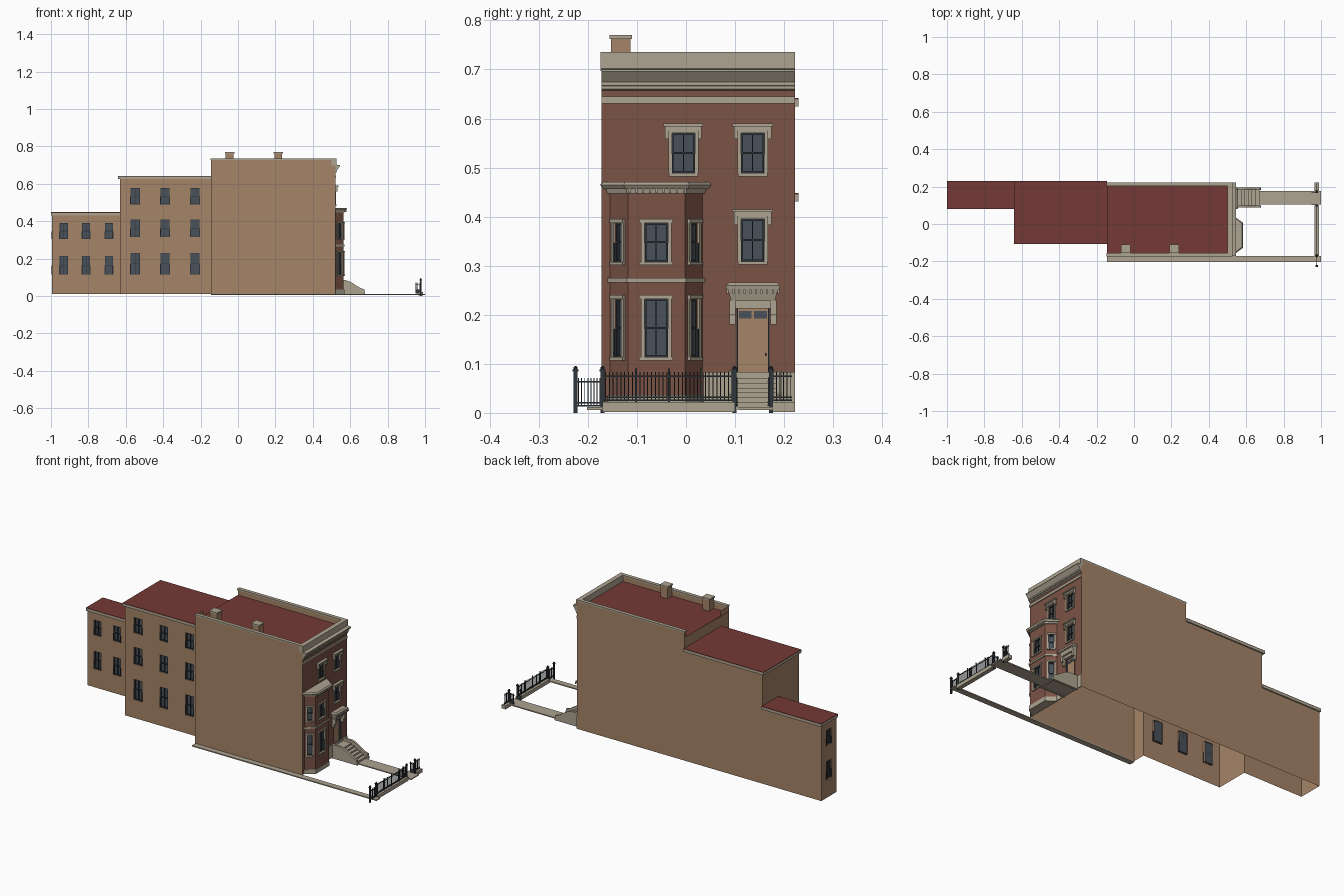
import bpy, bmesh, math
from mathutils import Matrix, Vector

cube = bpy.data.objects.get("Cube")
if cube:
    bpy.data.objects.remove(cube)


def material(name, hexa):
    rgb = [int(hexa[i:i + 2], 16) / 255 for i in (0, 2, 4)]
    rgba = [((c + 0.055) / 1.055) ** 2.4 for c in rgb] + [1]
    m = bpy.data.materials.new(name)
    m.use_nodes = True
    m.diffuse_color = rgba
    m.node_tree.nodes["Principled BSDF"].inputs["Base Color"].default_value = rgba
    return m


BUFF = material("buff_render", "a58468")
BRICK = material("red_brown_brick", "7b5345")
STONE = material("pale_stone", "ada491")
ROOF = material("red_roofing", "743a36")
GLASS = material("slate_glass", "49515a")
IRON = material("black_iron", "30363b")
WORLD = Matrix.Identity(4)
parts = {}


def part(name, mat):
    return parts.setdefault(name, (bmesh.new(), mat))[0]


def quad(bm, M, pts):
    return bm.faces.new([bm.verts.new(M @ Vector(p)) for p in pts])


def box(name, mat, x, y, z, M=WORLD):
    bm = part(name, mat)
    size = Vector((x[1] - x[0], y[1] - y[0], z[1] - z[0]))
    mid = Vector((sum(x), sum(y), sum(z))) / 2
    bmesh.ops.create_cube(bm, size=1, matrix=M @ Matrix.Translation(mid) @ Matrix.Diagonal(size).to_4x4())


def loft(name, mat, low, high):
    """Closed solid between two matching loops of points."""
    bm = part(name, mat)
    a, b = ([bm.verts.new(p) for p in loop] for loop in (low, high))
    bm.faces.new(a[::-1])
    bm.faces.new(b)
    for i in range(len(a)):
        j = (i + 1) % len(a)
        bm.faces.new((a[i], a[j], b[j], b[i]))


def frame(p0, p1):
    """Wall space: x along the wall, y outward, z up."""
    d = (Vector(p1) - Vector(p0)).normalized()
    return Matrix(((d.x, d.y, 0, p0[0]), (d.y, -d.x, 0, p0[1]), (0, 0, 1, 0), (0, 0, 0, 1)))


def wall(name, mat, p0, p1, z0, z1, holes=(), depth=0.012):
    """Wall sheet with openings and their reveals."""
    M, bm = frame(p0, p1), part(name, mat)
    length = (Vector(p1) - Vector(p0)).length
    us = sorted({0, length, *[u for h in holes for u in h[:2]]})
    zs = sorted({z0, z1, *[z for h in holes for z in h[2:]]})
    for a, b in zip(us, us[1:]):
        for c, d in zip(zs, zs[1:]):
            if not any(h[0] < (a + b) / 2 < h[1] and h[2] < (c + d) / 2 < h[3] for h in holes):
                quad(bm, M, ((a, 0, c), (a, 0, d), (b, 0, d), (b, 0, c)))
    for a, b, c, d in holes:
        ring = ((a, c), (b, c), (b, d), (a, d))
        for (u, z), (v, w) in zip(ring, ring[1:] + ring[:1]):
            quad(bm, M, ((u, 0, z), (v, 0, w), (v, -depth, w), (u, -depth, z)))
    return M


def window(name, M, hole, mullion=True):
    a, b, c, d = hole
    t, mid = 0.004, c + (d - c) * 0.48
    quad(part(name + "_glass", GLASS), M, ((a, -.01, c), (a, -.01, d), (b, -.01, d), (b, -.01, c)))
    bars = [(a, a + t, c, d), (b - t, b, c, d), (a, b, c, c + t), (a, b, d - t, d), (a, b, mid, mid + t)]
    if mullion:
        bars.append(((a + b) / 2 - .001, (a + b) / 2 + .001, c, d))
    for u0, u1, z0, z1 in bars:
        box(name + "_sashes", IRON, (u0, u1), (-.01, -.004), (z0, z1), M)
    # wider lower sash
    for u in (a, b):
        box(name + "_sashes", IRON, (u - .002, u + .002), (-.008, .002), (c, mid), M)


def surround(M, hole, hood=.006, grand=False):
    a, b, c, d = hole
    for u0, u1 in ((a - .007, a), (b, b + .007)):
        box("window_surrounds", STONE, (u0, u1), (-.002, .004), (c, d), M)
    box("window_surrounds", STONE, (a - hood, b + hood), (-.002, .007), (c - .007, c), M)
    box("window_surrounds", STONE, (a - hood, b + hood), (-.002, .007), (d, d + .008), M)
    if grand:
        box("window_hoods", STONE, (a - .012, b + .012), (0, .009), (d + .006, d + .015), M)
        box("window_hoods", STONE, (a - .017, b + .017), (0, .016), (d + .014, d + .02), M)
        for u in (a - .01, b + .01):
            box("window_hoods", STONE, (u - .004, u + .004), (0, .012), (d - .012, d + .015), M)


# Shared plan lines
XF, XM, XW, XB = .52, -.145, -.63, -.995
YR, YW, YB, YL = -.172, -.1, .087, .222
BASE, TOP, WING, REAR = .012, .728, .628, .434

# Rendered side and rear walls, following the stepped plan
wall("main_side_wall", BUFF, (XM, YR), (XF, YR), BASE, TOP)
wall("main_step_wall", BUFF, (XM, YW), (XM, YR), BASE, TOP)
wall("main_upper_rear_wall", BUFF, (XM, YL), (XM, YW), WING, .7)
wall("wing_step_wall", BUFF, (XW, YB), (XW, YW), BASE, WING)
wall("wing_upper_rear_wall", BUFF, (XW, YL), (XW, YB), REAR, WING)
for x0, x1, z in ((XF, XM, TOP), (XM, XW, WING), (XW, XB, REAR)):
    wall("party_wall", BUFF, (x0, YL), (x1, YL), BASE, z)

# Windows of the two rear wings
wing_holes = [(x - XW - .025, x - XW + .025, a, b) for x in (-.55, -.39, -.23)
              for a, b in ((.115, .23), (.315, .41), (.49, .577))]
rear_holes = [(x - XB - .022, x - XB + .022, a, b) for x in (-.932, -.812, -.69)
              for a, b in ((.115, .215), (.305, .39))]
end_holes = [(.045, .089, a, b) for a, b in ((.115, .215), (.305, .39))]
for name, p0, p1, z, holes in (("wing", (XW, YW), (XM, YW), WING, wing_holes),
                               ("rear", (XB, YB), (XW, YB), REAR, rear_holes),
                               ("rear_end", (XB, YL), (XB, YB), REAR, end_holes)):
    M = wall(name + "_wall", BUFF, p0, p1, BASE, z, holes)
    for h in holes:
        window(name, M, h)

# Roofs: red decks over stone eaves
for name, x, y, z in (("wing", (-.642, XM), (-.107, .229), WING), ("rear", (-1, XW), (.08, .229), REAR)):
    box(name + "_eaves", STONE, x, y, (z - .003, z + .011))
    box(name + "_roof", ROOF, x, y, (z + .011, z + .014))
box("main_roof", ROOF, (XM, .505), (YR + .002, YL - .002), (.695, .7))

# Parapets and copings
for y0, y1 in ((YR, YR + .018), (YL - .018, YL)):
    box("side_parapets", BUFF, (XM, XF), (y0 + .001, y1 - .001), (.7, TOP))
    box("side_copings", STONE, (XM - .002, XF), (y0 - .002, y1), (TOP, .736))
box("front_parapet", STONE, (.5, .526), (YR - .002, YL), (.697, .736))

# Chimneys
for x in (-.045, .215):
    box("chimney_stacks", BUFF, (x - .021, x + .021), (-.153, -.113), (.69, .762))
    box("chimney_caps", STONE, (x - .025, x + .025), (-.156, -.11), (.762, .77))

# Brick street front
upper = [(y0 - YR, y1 - YR, a, b) for y0, y1, a, b in
         ((-.029, .018, .489, .57), (.112, .16, .489, .57), (.112, .16, .309, .395))]
door = (.104 - YR, .169 - YR, .07, .215)
F = wall("street_front", BRICK, (XF, YR), (XF, YL), BASE, .7, upper + [door])
for h in upper:
    window("front", F, h)
    surround(F, h, grand=True)

# Main cornice and frieze band
profile = ((0, .657), (.006, .66), (.006, .666), (.01, .667), (.01, .674), (.026, .696), (.026, .7), (0, .703))
loft("main_cornice", STONE, [(XF + x, YR, z) for x, z in profile], [(XF + x, YL, z) for x, z in profile])
box("frieze_band", STONE, (XF, .525), (YR, YL), (.631, .645))
box("plinth", STONE, (XF, .525), (.036, YL), (BASE, .083))


# Bay
def bay(o, z):
    return [(XF - .002, -.157 - o, z), (.565 + o, -.118 - o / 2, z), (.565 + o, -.002 + o / 2, z), (XF - .002, .035 + o, z)]


corners = [p[:2] for p in bay(0, 0)]
for i, (p0, p1) in enumerate(zip(corners, corners[1:])):
    mid, half = (Vector(p1) - Vector(p0)).length / 2, .024 if i == 1 else .013
    if i == 1:
        mid += -.001
    holes = [(mid - half, mid + half, a, b) for a, b in ((.114, .232), (.308, .387))]
    M = wall("bay_walls", BRICK, p0, p1, BASE, .457, holes)
    for h in holes:
        window("bay", M, h, i == 1)
        surround(M, h, .011 if i == 1 else .008)
for name, o, p, z0, z1 in (("bay_plinth", .004, .004, BASE, .036), ("bay_string_course", .005, .005, .266, .275),
                           ("bay_frieze", .005, .007, .447, .456), ("bay_cornice", .012, .018, .456, .465),
                           ("bay_roof", .018, .012, .465, .471)):
    loft(name, STONE, bay(o, z0), bay(p, z1))
for i in range(9):
    y = -.115 + i * .0138
    box("bay_dentils", STONE, (.57, .58), (y - .002, y + .002), (.448, .456))

# Door, transom and bracketed hood
a, b, c, d = door
box("door", BUFF, (a, b), (-.013, -.009), (c, d), F)
for u0, u1 in ((a + .004, a + .03), (b - .03, b - .004)):
    box("door_transom", GLASS, (u0, u1), (-.01, -.007), (.192, .208), F)
box("door_knob", IRON, (b - .008, b - .005), (-.01, -.004), (.116, .122), F)
for u in (a, b):
    box("door_frame", IRON, (u - .0015, u + .0015), (-.01, .001), (c, d), F)
for u in (a - .009, b + .009):
    box("door_brackets", STONE, (u - .006, u + .006), (0, .012), (.18, .215), F)
    box("door_brackets", STONE, (u - .006, u + .006), (0, .022), (.2, .23), F)
box("door_hood", STONE, (a - .004, b + .004), (0, .012), (.213, .228), F)


def hood_ring(o, z):
    return [(XF, .089 - o, z), (.545 + o, .089 - o, z), (.545 + o, .184 + o, z), (XF, .184 + o, z)]


loft("door_hood", STONE, hood_ring(-.003, .228), hood_ring(.003, .25))
loft("door_hood", STONE, hood_ring(.006, .25), hood_ring(.008, .26))
loft("door_hood", STONE, hood_ring(.008, .26), hood_ring(0, .266))
for i in range(10):
    y = .085 + i * .0115
    box("door_hood_dentils", STONE, (.55, .556), (y - .002, y + .002), (.243, .251))

# Stoop with sloping cheek walls
steps = 6
for i in range(steps):
    box("stoop_steps", STONE, (XF, .575 + i * .019), (.1, .185), (BASE, .07 - i * .0095))
cheek = ((XF, .008), (.68, .008), (.675, .036), (.655, .042), (.6, .077), (.575, .085), (XF, .085))
for y in (.087, .183):
    loft("stoop_cheeks", STONE, [(x, y + .012, z) for x, z in cheek], [(x, y, z) for x, z in cheek])

# Paths and fence curb
box("front_walk", STONE, (.67, 1), (.105, .176), (.006, .012))
box("side_walk", STONE, (XM, 1), (-.202, -.17), (.006, .012))
for y in ((-.17, .1), (.176, .222)):
    box("fence_curb", STONE, (.964, .988), y, (.002, .022))


# Iron railings
def railing(name, p0, p1, z0, z1, count, tip=.008):
    M = frame(p0, p1)
    length = (Vector(p1) - Vector(p0)).length
    for z in (z0, z0 + (z1 - z0) * .12, z1):
        box(name, IRON, (0, length), (-.0015, .0015), (z - .0015, z + .0015), M)
    for i in range(count):
        u = (i + .5) * length / count
        box(name, IRON, (u - .001, u + .001), (-.001, .001), (z0, z1 + tip), M)


FX = .977
railing("front_fence", (FX, -.168), (FX, .098), .026, .075, 34)
railing("end_fence", (FX, .174), (FX, .216), .026, .075, 6)
railing("side_gate", (FX, -.222), (FX, -.172), .015, .063, 8)
for y in (.104, .168):
    railing("open_gates", (.948, y), (FX, y), .016, .064, 6)
    box("open_gates", IRON, (.95, .975), (y - .001, y + .001), (.018, .036))
for i in range(1, 4):
    y = -.168 + i * .0665
    box("fence_standards", IRON, (FX - .002, FX + .002), (y - .002, y + .002), (.02, .09))

# Gate posts with caps
for y in (-.225, -.17, .099, .173):
    box("gate_posts", IRON, (FX - .004, FX + .004), (y - .004, y + .004), (0, .086))
    box("gate_post_caps", IRON, (FX - .006, FX + .006), (y - .006, y + .006), (.084, .088))
    bmesh.ops.create_icosphere(part("gate_post_caps", IRON), subdivisions=1, radius=.005,
                               matrix=Matrix.Translation((FX, y, .091)))

# Turn the collected parts into objects
for name, (bm, mat) in parts.items():
    if not name.endswith(("wall", "walls", "glass", "street_front")):
        bmesh.ops.recalc_face_normals(bm, faces=bm.faces)
    else:
        bmesh.ops.reverse_faces(bm, faces=bm.faces)
    mesh = bpy.data.meshes.new(name)
    bm.to_mesh(mesh)
    bm.free()
    mesh.materials.append(mat)
    bpy.context.collection.objects.link(bpy.data.objects.new(name, mesh))
